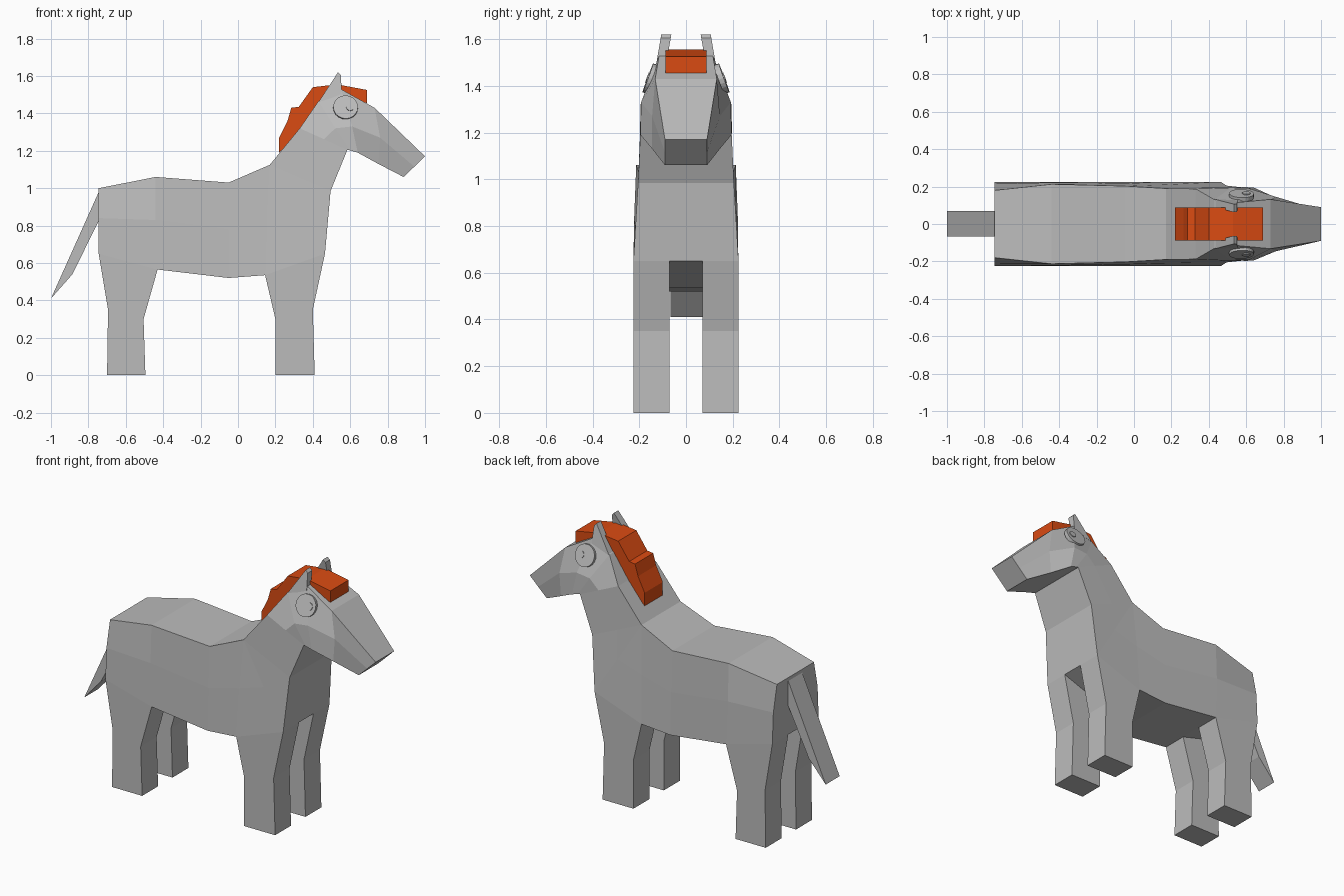
import bpy, bmesh, math
from mathutils import Vector, Matrix

if "Cube" in bpy.data.objects:
    bpy.data.objects.remove(bpy.data.objects["Cube"])


def material(name, rgb):
    m = bpy.data.materials.new(name)
    m.diffuse_color = (*rgb, 1)
    m.use_nodes = True
    m.node_tree.nodes["Principled BSDF"].inputs["Base Color"].default_value = m.diffuse_color
    return m


GREY = material("coat_grey", (0.5, 0.5, 0.5))
ORANGE = material("mane_orange", (0.7, 0.07, 0.006))


def finish(name, bm, mat):
    bmesh.ops.recalc_face_normals(bm, faces=bm.faces)
    me = bpy.data.meshes.new(name)
    bm.to_mesh(me)
    bm.free()
    me.materials.append(mat)
    ob = bpy.data.objects.new(name, me)
    bpy.context.collection.objects.link(ob)
    return ob


def prism(name, profile, y0, y1, mat, lean=0.0, z_base=0.0):
    """Side profile (x, z) extruded between y0 and y1, optionally leaning inward."""
    bm = bmesh.new()
    sides = [[bm.verts.new((x, y - lean * (z - z_base), z)) for x, z in profile]
             for y in (y0, y1)]
    n = len(profile)
    for s in sides:
        bm.faces.new(s)
    for i in range(n):
        j = (i + 1) % n
        bm.faces.new((sides[0][i], sides[0][j], sides[1][j], sides[1][i]))
    return finish(name, bm, mat)


# Body rings from rump to muzzle: (x, z, half width) for top, middle and bottom
rings = [
    ((-.745, 1.0, .18), (-.745, .84, .215), (-.745, .65, .225)),
    ((-.44, 1.06, .213), (-.44, .83, .222), (-.43, .565, .225)),
    ((-.05, 1.03, .203), (-.05, .78, .216), (-.05, .52, .225)),
    ((.17, 1.125, .19), (.155, .83, .21), (.145, .535, .225)),
    ((.17, 1.125, .19), (.32, .88, .207), (.465, .65, .225)),    # chest
    ((.17, 1.125, .19), (.33, 1.055, .197), (.495, .985, .205)),  # neck base
    ((.33, 1.32, .188), (.46, 1.262, .194), (.585, 1.205, .195)),  # throat
    ((.43, 1.465, .13), (.52, 1.32, .194), (.60, 1.202, .197)),
    ((.55, 1.53, .115), (.61, 1.33, .192), (.64, 1.19, .195)),   # cheek
    ((.73, 1.43, .132), (.76, 1.27, .145), (.75, 1.13, .145)),   # brow
    ((1.0, 1.17, .09), (.943, 1.115, .09), (.885, 1.06, .09)),   # muzzle
]

bm = bmesh.new()
shared = {}


def vert(x, y, z):
    key = (round(x, 4), round(y, 4), round(z, 4))
    if key not in shared:
        shared[key] = bm.verts.new(key)
    return shared[key]


loops = []
for top, mid, bot in rings:
    half = [(p[0], p[2], p[1]) for p in (top, mid, bot)]
    half.append((bot[0], min(.07, bot[2] * .5), bot[1]))
    loops.append([vert(*p) for p in half] +
                 [vert(x, -y, z) for x, y, z in reversed(half)])

leg_roots = {}
for i in range(len(loops) - 1):
    a, b = loops[i], loops[i + 1]
    for k in range(8):
        j = (k + 1) % 8
        corners = list(dict.fromkeys((a[k], a[j], b[j], b[k])))
        if len(corners) > 2:
            f = bm.faces.new(corners)
            if k in (2, 4) and i in (0, 3):
                leg_roots[(i, k)] = f
bm.faces.new(loops[0])
bm.faces.new(loops[-1])
bmesh.ops.recalc_face_normals(bm, faces=bm.faces)

# Legs pulled down from the belly: knee then hoof, as ((rear x, z), (front x, z))
leg_steps = {
    0: [((-.695, .35), (-.505, .30)), ((-.70, 0), (-.495, 0))],
    3: [((.20, .30), (.40, .35)), ((.20, 0), (.41, 0))],
}
for (i, k), face in leg_roots.items():
    for rear, front in leg_steps[i]:
        face = bmesh.ops.extrude_discrete_faces(bm, faces=[face])["faces"][0]
        middle = face.calc_center_median().x
        for v in face.verts:
            v.co.x, v.co.z = rear if v.co.x < middle else front
finish("body_and_legs", bm, GREY)

# Tail
prism("tail", [(-.74, .99), (-1.0, .41), (-.885, .54), (-.74, .835)], -.066, .07, GREY)

# Mane along the neck with the forelock in front
prism("mane", [(.22, 1.19), (.22, 1.27), (.265, 1.36), (.285, 1.43), (.325, 1.435),
               (.40, 1.54), (.53, 1.555), (.69, 1.525), (.69, 1.455), (.55, 1.50),
               (.43, 1.43), (.33, 1.29)], -.088, .088, ORANGE)


def disc(name, center, radius, depth, normal, sides):
    bm = bmesh.new()
    rot = normal.to_track_quat('Z', 'Y').to_matrix().to_4x4()
    bmesh.ops.create_cone(bm, cap_ends=True, segments=sides, radius1=radius,
                          radius2=radius, depth=depth,
                          matrix=Matrix.Translation(center) @ rot)
    finish(name, bm, GREY)


# Ears and eyes on both sides
ear = [(.43, 1.46), (.535, 1.62), (.55, 1.605), (.555, 1.50)]
for side, s in (("left", 1), ("right", -1)):
    prism("ear_" + side, ear, s * .09, s * .133, GREY, lean=s * .17, z_base=1.46)
    normal = Vector((.03, s, .37)).normalized()
    eye = Vector((.575, s * .152, 1.43))
    disc("eye_" + side, eye, .066, .024, normal, 20)
    disc("pupil_" + side, eye + normal * .012 + Vector((.025, 0, 0)), .022, .008, normal, 12)
